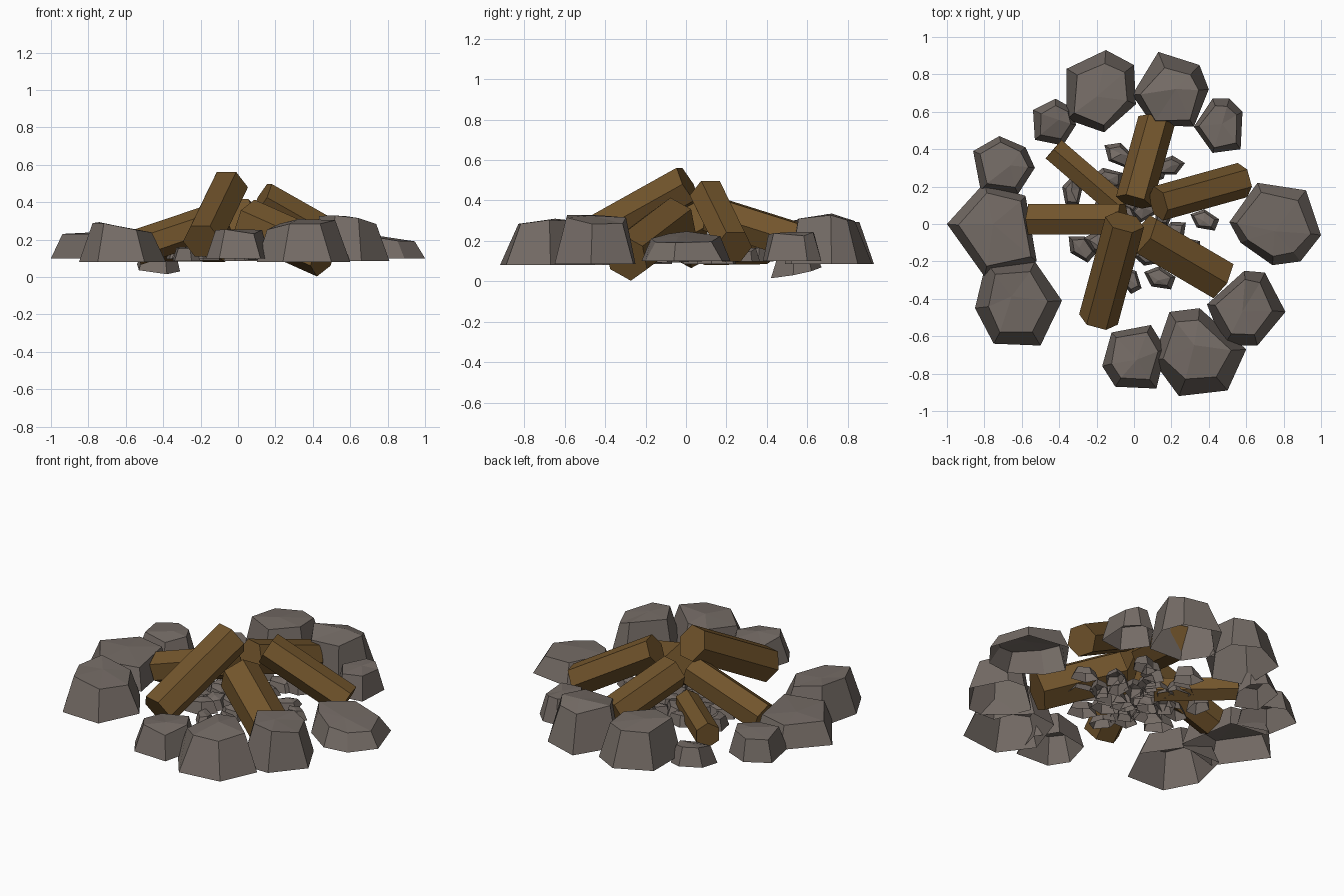
import bpy, bmesh, math, random
from mathutils import Vector

if "Cube" in bpy.data.objects:
    bpy.data.objects.remove(bpy.data.objects["Cube"])

random.seed(4)


def material(name, rgb):
    m = bpy.data.materials.new(name)
    m.diffuse_color = (*rgb, 1)
    m.use_nodes = True
    m.node_tree.nodes["Principled BSDF"].inputs["Base Color"].default_value = m.diffuse_color
    return m


STONE = material("stone_grey", (0.178, 0.15, 0.133))
WOOD = material("wood_brown", (0.168, 0.09, 0.025))


def finish(bm, name, mat):
    bmesh.ops.recalc_face_normals(bm, faces=bm.faces)
    me = bpy.data.meshes.new(name)
    bm.to_mesh(me)
    bm.free()
    me.materials.append(mat)
    bpy.context.collection.objects.link(bpy.data.objects.new(name, me))
    return me


def stone(name, outline, z0, z1, inner=0.8, outer=0.68, tilt=(0, 0), base_tilt=(0, 0), rough=0.16):
    """Open-bottomed faceted rock: base outline, upper ring, fan top.
    The upper ring is pulled in more on the side away from the fire."""
    bm = bmesh.new()
    pts = [Vector((x, y, 0)) for x, y in outline]
    c = sum(pts, Vector()) / len(pts)
    n, h = len(pts), z1 - z0
    base, ring = [], []
    for p in pts:
        d = p - c
        base.append(bm.verts.new((p.x, p.y, z0 + d.x * base_tilt[0] + d.y * base_tilt[1])))
        away = 0.5 + 0.5 * d.normalized().dot(c.normalized())
        q = d * (inner + (outer - inner) * away + random.uniform(-.04, .04))
        z = z1 + q.x * tilt[0] + q.y * tilt[1] - random.uniform(0, rough) * h
        ring.append(bm.verts.new((c.x + q.x, c.y + q.y, z)))
    peak = bm.verts.new((c.x + random.uniform(-.2, .2) * h, c.y + random.uniform(-.2, .2) * h, z1))
    for i in range(n):
        j = (i + 1) % n
        bm.faces.new((base[i], base[j], ring[j], ring[i]))
        bm.faces.new((ring[i], ring[j], peak))
    me = finish(bm, name, STONE)
    if sum(p.normal.z for p in me.polygons) < 0:
        me.flip_normals()


def log(name, low, high, r, turn=0):
    """Six-sided log between two points; turn=30 puts a corner on top."""
    a, b = Vector(low), Vector(high)
    d = (b - a).normalized()
    side = d.cross(Vector((0, 0, 1))).normalized()
    up = side.cross(d)
    bm = bmesh.new()
    rings = []
    for p in (a, b):
        rings.append([bm.verts.new(p + side * r * math.cos(t) + up * r * math.sin(t))
                      for t in (math.radians(turn + 60 * k) for k in range(6))])
    for i in range(6):
        j = (i + 1) % 6
        bm.faces.new((rings[0][i], rings[0][j], rings[1][j], rings[1][i]))
    bm.faces.new(rings[0])
    bm.faces.new(rings[1])
    finish(bm, name, WOOD)


# Ring of large stones
stone("stone_back_left", [(-.15, .93), (0, .85), (.01, .64), (-.16, .49), (-.36, .56), (-.36, .83)], .085, .31, tilt=(0, -.1))
stone("stone_back_right", [(.13, .92), (.35, .85), (.4, .72), (.32, .52), (.1, .53), (-.01, .69)], .085, .335, .86, .6)
stone("stone_right_back", [(.42, .67), (.51, .67), (.58, .6), (.57, .4), (.42, .38), (.32, .52)], .1, .245)
stone("stone_right", [(.66, .22), (.92, .18), (1, -.06), (.89, -.2), (.74, -.22), (.57, -.1), (.51, .01)], .1, .22, .8, .75,
      tilt=(-.15, 0))
stone("stone_right_front", [(.59, -.25), (.7, -.26), (.81, -.47), (.66, -.65), (.48, -.65), (.39, -.43)], .085, .325, .78, .66,
      tilt=(-.15, 0))
stone("stone_front_right", [(.19, -.47), (.35, -.45), (.6, -.67), (.5, -.89), (.24, -.92), (.1, -.73)], .08, .31, .78, .62,
      tilt=(.15, .05))
stone("stone_front", [(-.12, -.58), (.09, -.54), (.17, -.67), (.12, -.88), (-.1, -.87), (-.17, -.76)], .1, .255, .8, .7)
stone("stone_front_left", [(-.79, -.2), (-.53, -.2), (-.385, -.41), (-.5, -.65), (-.75, -.64), (-.85, -.45)], .08, .275, .72, .7,
      tilt=(-.2, 0))
stone("stone_left", [(-.8, .22), (-.58, .15), (-.52, -.2), (-.8, -.28), (-1, 0)], .1, .24, .82, .8)
stone("stone_left_back", [(-.72, .47), (-.58, .41), (-.53, .3), (-.62, .16), (-.82, .18), (-.86, .39)], .1, .24, .8, .75)
stone("stone_small_back", [(-.42, .67), (-.33, .62), (-.31, .53), (-.38, .42), (-.53, .45), (-.54, .61)], .045, .17, .75, .65,
      base_tilt=(-.1, .2), tilt=(-.1, .2))

# Small rubble in the fire pit
spots = [(-.08, .37), (.19, .31), (.38, .02), (-.28, -.13), (.14, -.29), (-.33, .17), (-.14, .24), (-.02, -.3),
         (.25, .13), (-.27, .03), (.27, -.13), (-.1, -.22), (.1, .28)]
spots += [(r * math.cos(k * 2.4), r * math.sin(k * 2.4))
          for k in range(1, 15) for r in [.06 * math.sqrt(k)]]
for k, (cx, cy) in enumerate(spots):
    turn, size = random.uniform(0, math.pi), random.uniform(.08, .105)
    outline = []
    for i in range(5):
        t = math.tau * i / 5
        u, v = size * math.cos(t), .65 * size * math.sin(t)
        outline.append((cx + u * math.cos(turn) - v * math.sin(turn),
                        cy + u * math.sin(turn) + v * math.cos(turn)))
    z = random.uniform(.085, .105)
    stone(f"rubble_{k + 1}", outline, z, z + random.uniform(.05, .08), .75, .65, rough=.3)

# Logs leaning in to the middle
log("log_front", (-.19, -.51, .19), (-.05, .01, .48), .107)
log("log_front_right", (.46, -.295, .117), (.05, -.055, .3), .122, 30)
log("log_right", (.58, .235, .17), (.13, .11, .425), .095)
log("log_back", (.12, .55, .2), (0, .12, .335), .1)
log("log_left", (-.55, .025, .155), (-.06, .025, .32), .095, 30)
log("log_back_left", (-.43, .4, .16), (-.07, .09, .155), .075, 30)
